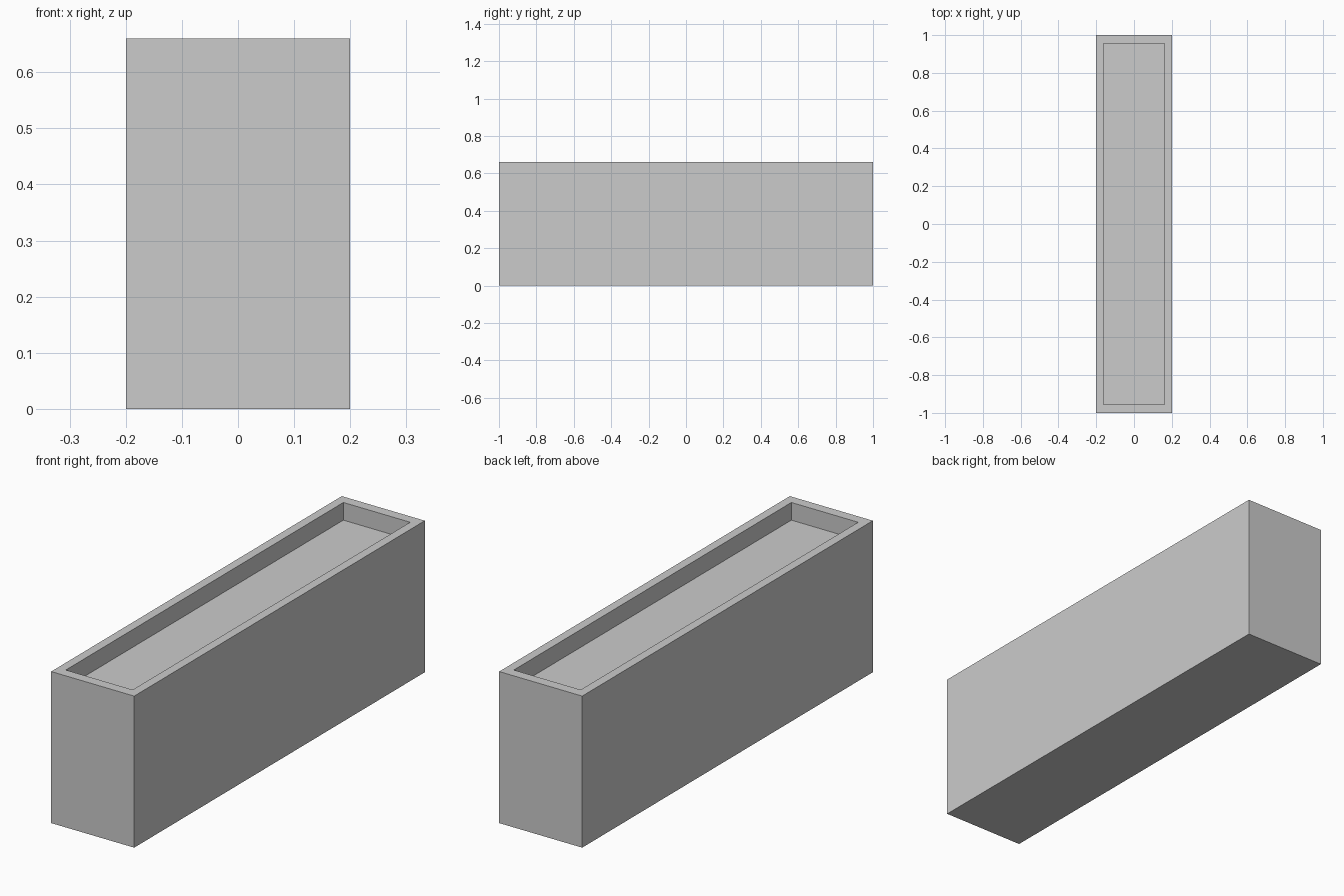
import bpy, bmesh
from mathutils import Vector

if "Cube" in bpy.data.objects:
    bpy.data.objects.remove(bpy.data.objects["Cube"])

W, L, H = 0.40, 2.00, 0.66        # outer size
IW, IL = 0.322, 1.91              # opening size
SOIL_Z, FLOOR_Z = 0.583, 0.04


def add_object(name, bm):
    bmesh.ops.recalc_face_normals(bm, faces=bm.faces)
    mesh = bpy.data.meshes.new(name)
    bm.to_mesh(mesh)
    bm.free()
    obj = bpy.data.objects.new(name, mesh)
    bpy.context.collection.objects.link(obj)
    return obj


def box(w, l, z0, z1):
    bm = bmesh.new()
    bmesh.ops.create_cube(bm, size=1)
    bmesh.ops.scale(bm, vec=(w, l, z1 - z0), verts=bm.verts)
    bmesh.ops.translate(bm, vec=(0, 0, (z0 + z1) / 2), verts=bm.verts)
    return bm


# Trough: box with its top face inset to a rim, then pushed down to the floor
bm = box(W, L, 0, H)
top = max(bm.faces, key=lambda f: f.calc_center_median().z)
bmesh.ops.inset_individual(bm, faces=[top], thickness=0.02)
for v in top.verts:
    v.co.x = IW / 2 if v.co.x > 0 else -IW / 2
    v.co.y = IL / 2 if v.co.y > 0 else -IL / 2
inner = bmesh.ops.extrude_discrete_faces(bm, faces=[top])["faces"][0]
bmesh.ops.translate(bm, vec=Vector((0, 0, FLOOR_Z - H)), verts=inner.verts)
add_object("planter_trough", bm)

# Fill: solid block with its flat top just below the rim
add_object("soil_fill", box(IW, IL, FLOOR_Z, SOIL_Z))
